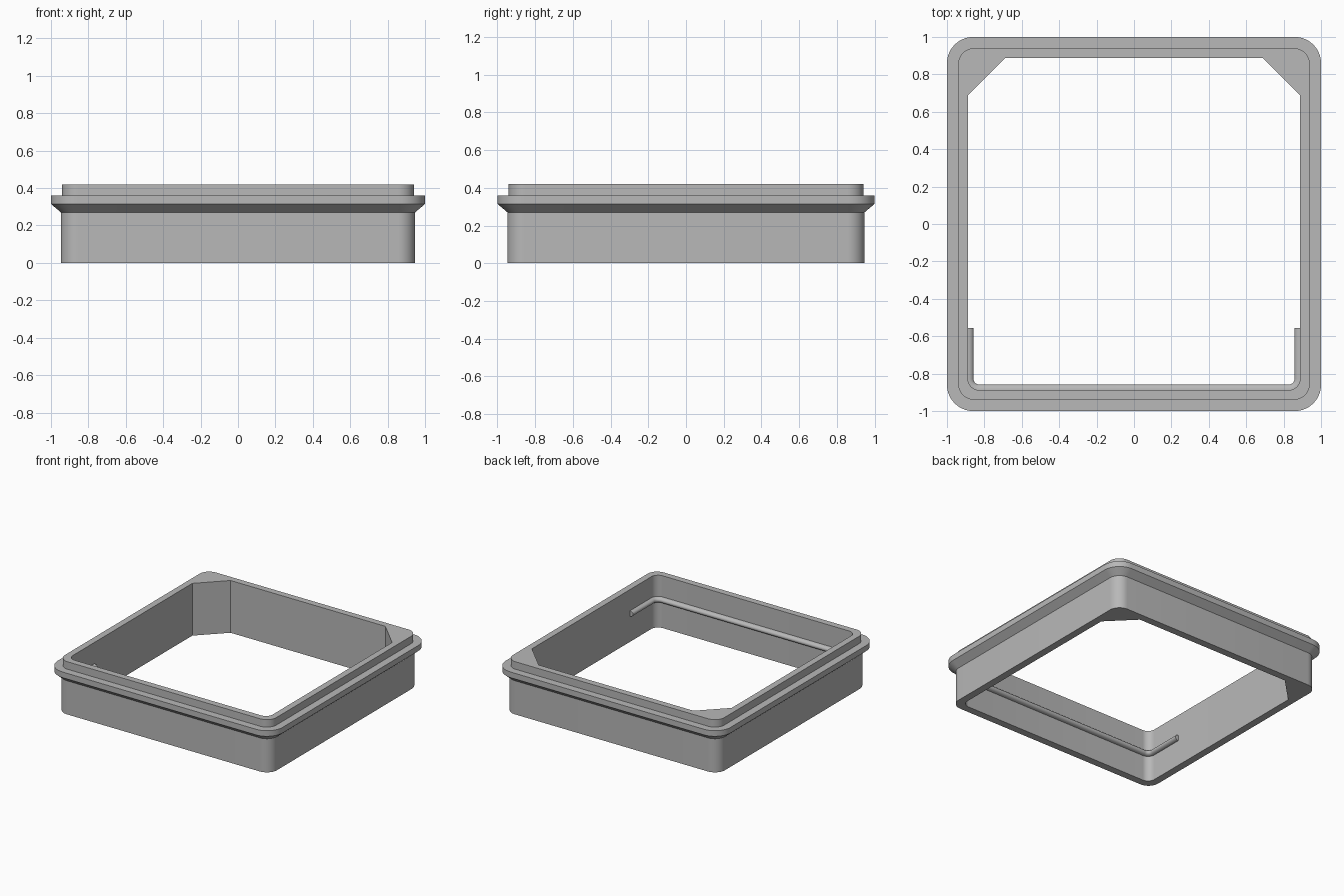
import bpy, bmesh, math

old = bpy.data.objects.get("Cube")
if old:
    bpy.data.objects.remove(old, do_unlink=True)

SEG = 10          # steps per rounded corner
INNER = 0.888     # half width of the opening
INNER_R = 0.06    # radius of the front opening corners
RIB_END = -0.555  # where the rib stops on the side walls

grey = bpy.data.materials.new("matte grey")
grey.use_nodes = True
colour = (0.48, 0.48, 0.48, 1)
grey.diffuse_color = colour
bsdf = next(n for n in grey.node_tree.nodes if n.type == 'BSDF_PRINCIPLED')
bsdf.inputs["Base Color"].default_value = colour


def corner(half, radius, index):
    """Points of one rounded corner, counter-clockwise; 0 is back left."""
    cx = (half - radius) * (1 if index in (0, 3) else -1)
    cy = (half - radius) * (1 if index in (0, 1) else -1)
    pts = []
    for i in range(SEG + 1):
        a = (index + i / SEG) * math.pi / 2
        pts.append((cx + radius * math.cos(a), cy + radius * math.sin(a)))
    return pts


def rounded_square(half, radius):
    return [p for k in range(4) for p in corner(half, radius, k)]


def opening():
    """Rounded front corners, diagonal gussets in the back corners."""
    cut = INNER - 0.2
    pts = []
    for side in (1, -1):
        diagonal = [(side * (INNER + (cut - INNER) * i / SEG),
                     cut + (INNER - cut) * i / SEG) for i in range(SEG + 1)]
        pts += diagonal[::side]
    return pts + corner(INNER, INNER_R, 2) + corner(INNER, INNER_R, 3)


def loft(name, rings, closed_path, closed_profile, caps=False):
    """Skin a list of (points, z) rings with quads."""
    bm = bmesh.new()
    loops = [[bm.verts.new((x, y, z)) for x, y in pts] for pts, z in rings]
    n = len(loops[0])
    pairs = list(zip(loops, loops[1:]))
    if closed_profile:
        pairs.append((loops[-1], loops[0]))
    for a, b in pairs:
        for i in range(n if closed_path else n - 1):
            j = (i + 1) % n
            bm.faces.new((a[i], a[j], b[j], b[i]))
    if caps:
        bm.faces.new([loop[0] for loop in loops])
        bm.faces.new([loop[-1] for loop in loops])
    bmesh.ops.recalc_face_normals(bm, faces=bm.faces[:])
    mesh = bpy.data.meshes.new(name)
    bm.to_mesh(mesh)
    bm.free()
    mesh.materials.append(grey)
    ob = bpy.data.objects.new(name, mesh)
    bpy.context.collection.objects.link(ob)
    bpy.ops.object.select_all(action='DESELECT')
    ob.select_set(True)
    bpy.context.view_layer.objects.active = ob
    bpy.ops.object.shade_smooth_by_angle(angle=math.radians(30))
    return ob


# Frame: skirt, sloped flange and raised lip around the opening
body = rounded_square(0.947, 0.09)
flange = rounded_square(1.0, 0.14)
lip = rounded_square(0.94, 0.085)
loft("frame", [(opening(), 0), (body, 0), (body, 0.27), (flange, 0.315),
               (flange, 0.36), (lip, 0.36), (lip, 0.42), (opening(), 0.42)],
     closed_path=True, closed_profile=True)


# Half-round rib along the front wall, returning along both sides
def rib_path(inset):
    half, radius = INNER - inset, INNER_R - inset
    return ([(-half, RIB_END)] + corner(half, radius, 2)
            + corner(half, radius, 3) + [(half, RIB_END)])


rib = [(rib_path(-0.01), 0.206)]
for i in range(SEG + 1):
    a = math.pi * (i / SEG - 0.5)
    rib.append((rib_path(0.03 * math.cos(a)), 0.228 + 0.022 * math.sin(a)))
rib.append((rib_path(-0.01), 0.25))
loft("inner_rib", rib, closed_path=False, closed_profile=True, caps=True)
